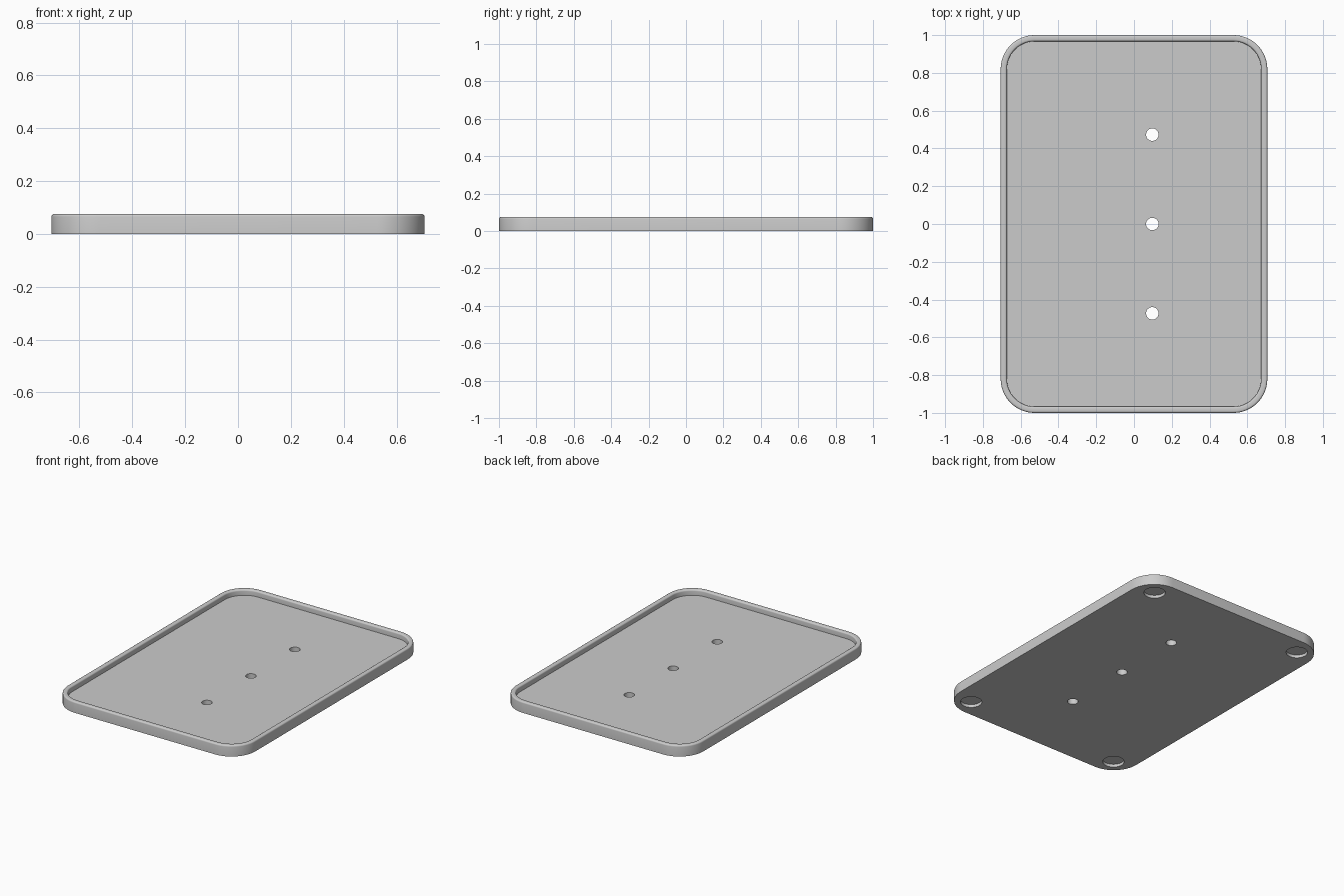
import bpy
import bmesh
import math

cube = bpy.data.objects.get("Cube")
if cube:
    bpy.data.objects.remove(cube, do_unlink=True)

HALF_X, HALF_Y, HEIGHT = 0.706, 1.0, 0.075
CORNER, RIM, FLOOR, SOFT = 0.18, 0.033, 0.037, 0.01

grey = bpy.data.materials.new("plain grey")
grey.use_nodes = True
colour = (0.6, 0.6, 0.6, 1)
grey.diffuse_color = colour
grey.node_tree.nodes["Principled BSDF"].inputs["Base Color"].default_value = colour


def rounded_loop(bm, inset, z, steps=16):
    """Rounded rectangle, moved inwards by inset."""
    r = CORNER - inset
    loop = []
    for quarter, (sx, sy) in enumerate([(1, 1), (-1, 1), (-1, -1), (1, -1)]):
        for i in range(steps + 1):
            a = (quarter + i / steps) * math.pi / 2
            loop.append(bm.verts.new((sx * (HALF_X - CORNER) + r * math.cos(a),
                                      sy * (HALF_Y - CORNER) + r * math.sin(a), z)))
    return loop


# Wall profile: outer wall, softened rim, inner wall
profile = [(0, 0)]
for i in range(5):
    a = i / 4 * math.pi / 2
    profile.append((SOFT * (1 - math.cos(a)), HEIGHT - SOFT * (1 - math.sin(a))))
for i in range(5):
    a = i / 4 * math.pi / 2
    profile.append((RIM - SOFT * (1 - math.sin(a)), HEIGHT - SOFT * (1 - math.cos(a))))
profile.append((RIM, FLOOR))

# Tray body
bm = bmesh.new()
loops = [rounded_loop(bm, inset, z) for inset, z in profile]
for low, high in zip(loops, loops[1:]):
    for i in range(len(low)):
        j = (i + 1) % len(low)
        bm.faces.new((low[i], low[j], high[j], high[i]))
bm.faces.new(loops[0][::-1])
bm.faces.new(loops[-1])
bmesh.ops.recalc_face_normals(bm, faces=bm.faces)
mesh = bpy.data.meshes.new("tray")
bm.to_mesh(mesh)
bm.free()
mesh.materials.append(grey)
tray = bpy.data.objects.new("tray", mesh)
bpy.context.collection.objects.link(tray)


def cut_round(x, y, radius, top):
    """Cut a round hole from the underside up to the given height."""
    bpy.ops.mesh.primitive_cylinder_add(vertices=48, radius=radius, depth=top + 0.1,
                                        location=(x, y, (top - 0.1) / 2))
    cutter = bpy.context.object
    cutter.name = "hole_cutter"
    cutter.hide_render = True
    cutter.data.materials.append(grey)
    bpy.context.view_layer.objects.active = tray
    cut = tray.modifiers.new("hole", 'BOOLEAN')
    cut.operation, cut.solver, cut.object = 'DIFFERENCE', 'EXACT', cutter
    bpy.ops.object.modifier_apply(modifier=cut.name)
    bpy.data.objects.remove(cutter, do_unlink=True)


# Row of through holes
for y in (-0.473, 0, 0.473):
    cut_round(0.097, y, 0.033, 0.2)

# Shallow foot recesses under the corners
for x in (-0.573, 0.573):
    for y in (-0.88, 0.88):
        cut_round(x, y, 0.066, 0.02)

bpy.ops.object.select_all(action='DESELECT')
tray.select_set(True)
bpy.context.view_layer.objects.active = tray
bpy.ops.object.shade_smooth_by_angle(angle=math.radians(35))
